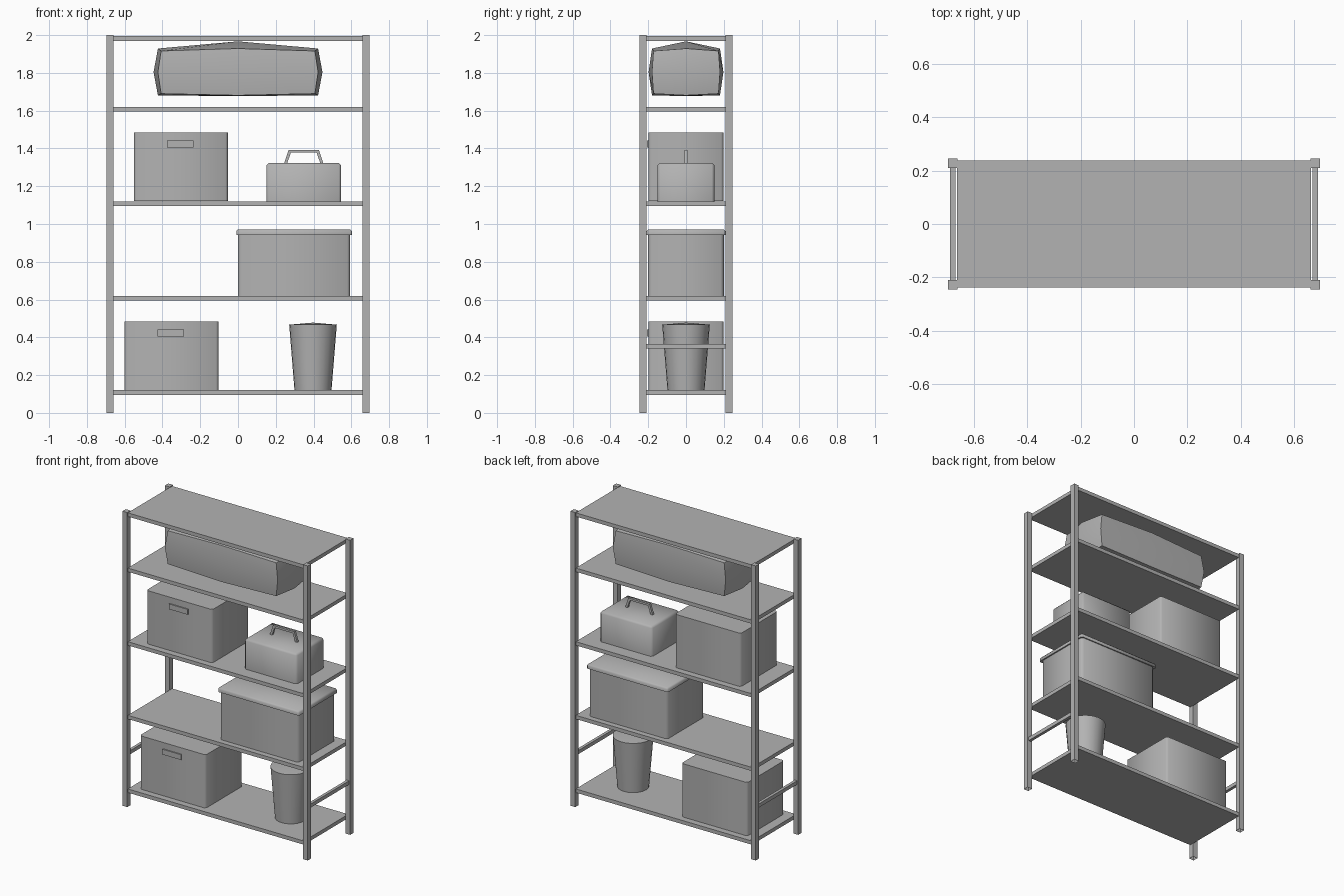
import bpy, bmesh, math
from mathutils import Vector

if "Cube" in bpy.data.objects:
    bpy.data.objects.remove(bpy.data.objects["Cube"])

grey = bpy.data.materials.new("plain_grey")
grey.diffuse_color = (0.45, 0.45, 0.45, 1)
grey.use_nodes = True
grey.node_tree.nodes["Principled BSDF"].inputs["Base Color"].default_value = grey.diffuse_color


def finish(name, bm, smooth=None):
    bmesh.ops.recalc_face_normals(bm, faces=bm.faces)
    me = bpy.data.meshes.new(name)
    bm.to_mesh(me)
    bm.free()
    me.materials.append(grey)
    ob = bpy.data.objects.new(name, me)
    bpy.context.collection.objects.link(ob)
    if smooth:
        bpy.ops.object.select_all(action='DESELECT')
        ob.select_set(True)
        bpy.context.view_layer.objects.active = ob
        bpy.ops.object.shade_smooth_by_angle(angle=math.radians(smooth))
    return ob


def box(name, x, y, z, chamfer=0, which="none", smooth=None, open_bottom=False):
    """Box from (min, max) ranges; chamfers the upright and/or top edges."""
    bm = bmesh.new()
    bmesh.ops.create_cube(bm, size=1)
    for v in bm.verts:
        v.co = Vector([r[0] + (c + 0.5) * (r[1] - r[0]) for c, r in zip(v.co, (x, y, z))])
    if open_bottom:
        bmesh.ops.delete(bm, geom=[f for f in bm.faces if f.normal.z < -0.5], context='FACES_ONLY')
    if chamfer:
        edges = []
        for e in bm.edges:
            a, b = (v.co for v in e.verts)
            upright = abs(a.z - b.z) > 1e-4
            top = not upright and a.z > sum(z) / 2
            if upright or (top and which == "top"):
                edges.append(e)
        bmesh.ops.bevel(bm, geom=edges, offset=chamfer, segments=1, affect='EDGES', profile=0.5)
    return finish(name, bm, smooth)


# Rack: posts, shelves and end braces
for sx, side in ((-1, "left"), (1, "right")):
    px = 0.678 * sx
    for sy, end in ((-1, "front"), (1, "back")):
        py = 0.228 * sy
        box(f"{end}_{side}_post", (px - 0.018, px + 0.018), (py - 0.018, py + 0.018), (0, 2),
            open_bottom=True)
    box(f"{side}_brace", (px - 0.01, px + 0.01), (-0.21, 0.21), (0.34, 0.365))
for i, top in enumerate((0.12, 0.62, 1.12, 1.62, 1.995)):
    box(f"shelf_{i + 1}", (-0.662, 0.662), (-0.238, 0.238), (top - 0.025, top))

# Storage bins with a label plate on the front
for name, cx, z0 in (("lower_bin", -0.352, 0.122), ("upper_bin", -0.302, 1.122)):
    box(name, (cx - 0.248, cx + 0.248), (-0.198, 0.198), (z0, z0 + 0.362), 0.012, "upright", 50)
    box(name + "_grip", (cx - 0.073, cx + 0.067), (-0.206, -0.197), (z0 + 0.283, z0 + 0.319))

# Lidded crate
box("crate", (0.0, 0.594), (-0.2, 0.2), (0.62, 0.945), 0.016, "upright", 50)
box("crate_lid", (-0.009, 0.603), (-0.208, 0.208), (0.943, 0.972), 0.009, "top", 50)

# Toolbox with a bent carrying handle
box("toolbox", (0.15, 0.546), (-0.15, 0.15), (1.12, 1.324), 0.013, "top", 50)
bm = bmesh.new()
outer = [(0.243, 1.318), (0.268, 1.392), (0.428, 1.392), (0.453, 1.318)]
inner = [(0.259, 1.318), (0.28, 1.378), (0.416, 1.378), (0.437, 1.318)]
f = bm.faces.new([bm.verts.new((x, -0.008, z)) for x, z in outer + inner[::-1]])
ext = bmesh.ops.extrude_face_region(bm, geom=[f])
bmesh.ops.translate(bm, vec=(0, 0.016, 0),
                    verts=[g for g in ext["geom"] if isinstance(g, bmesh.types.BMVert)])
finish("toolbox_handle", bm)

# Bucket with a slightly domed top
bm = bmesh.new()
bmesh.ops.create_cone(bm, cap_ends=True, segments=24, radius1=0.098, radius2=0.126, depth=0.347)
bmesh.ops.translate(bm, vec=(0.397, 0, 0.2935), verts=bm.verts)
cap = [f for f in bm.faces if f.normal.z > 0.9]
hub = bmesh.ops.poke(bm, faces=cap)["verts"]
for v in hub:
    v.co.z = 0.478
finish("bucket", bm, 40)

# Soft bag: cube cut once each way, with edge and face middles bulged outward
bm = bmesh.new()
bmesh.ops.create_cube(bm, size=2)
bmesh.ops.subdivide_edges(bm, edges=bm.edges, cuts=1, use_grid_fill=True)
for v in bm.verts:
    x, y, z = (round(c) for c in v.co)
    mids = (x, y, z).count(0)          # 0 corner, 1 edge middle, 2 face middle
    height = (1.916, 1.929, 1.967)[mids] if z > 0 else (1.69, 1.681, 1.677)[mids] if z < 0 else 1.804
    v.co = (x * (0.407, 0.424, 0.447)[mids], y * (0.172, 0.18, 0.198)[mids], height)
finish("soft_bag", bm, 35)
